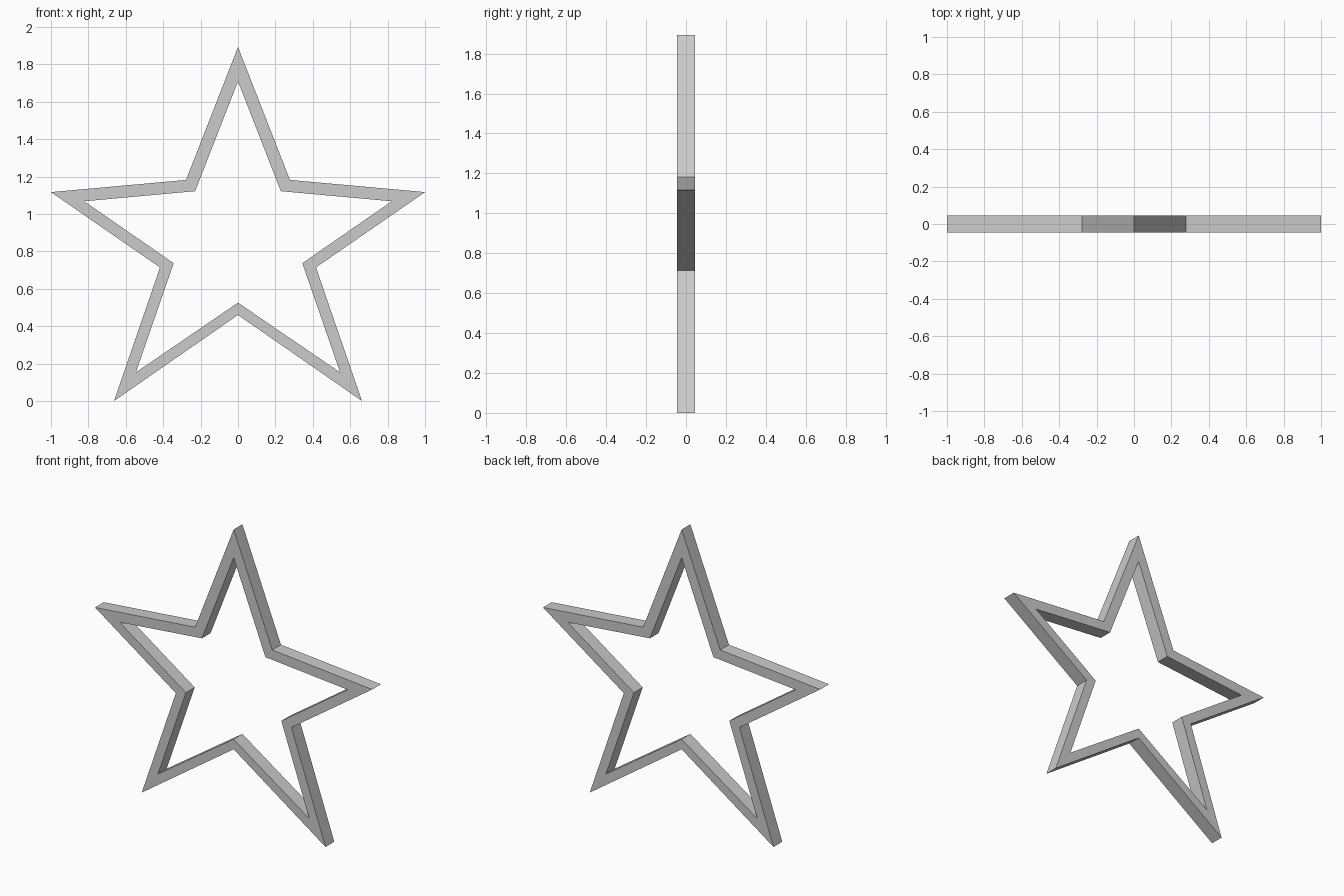
import bpy
import bmesh

if "Cube" in bpy.data.objects:
    bpy.data.objects.remove(bpy.data.objects["Cube"])

HALF_DEPTH = 0.045

# Right half of the star, top to bottom (x, z)
outer_half = [(0, 1.893), (0.278, 1.182), (1.0, 1.117),
              (0.417, 0.714), (0.663, 0.0), (0, 0.46)]
inner_half = [(0, 1.709), (0.229, 1.122), (0.822, 1.068),
              (0.344, 0.737), (0.546, 0.153), (0, 0.526)]


def full_loop(half):
    """Mirror a half outline across x = 0."""
    return half + [(-x, z) for x, z in half[-2:0:-1]]


def add_ring(bm, loop, y):
    return [bm.verts.new((x, y, z)) for x, z in loop]


# Star frame: four outlines joined into a closed band
bm = bmesh.new()
outer, inner = full_loop(outer_half), full_loop(inner_half)
rings = [add_ring(bm, outer, -HALF_DEPTH), add_ring(bm, inner, -HALF_DEPTH),
         add_ring(bm, inner, HALF_DEPTH), add_ring(bm, outer, HALF_DEPTH)]
n = len(outer)
for r in range(4):
    a, b = rings[r], rings[(r + 1) % 4]
    for i in range(n):
        j = (i + 1) % n
        bm.faces.new((a[i], a[j], b[j], b[i]))
bmesh.ops.recalc_face_normals(bm, faces=bm.faces)

mesh = bpy.data.meshes.new("star_frame")
bm.to_mesh(mesh)
bm.free()
star = bpy.data.objects.new("star_frame", mesh)
bpy.context.collection.objects.link(star)
